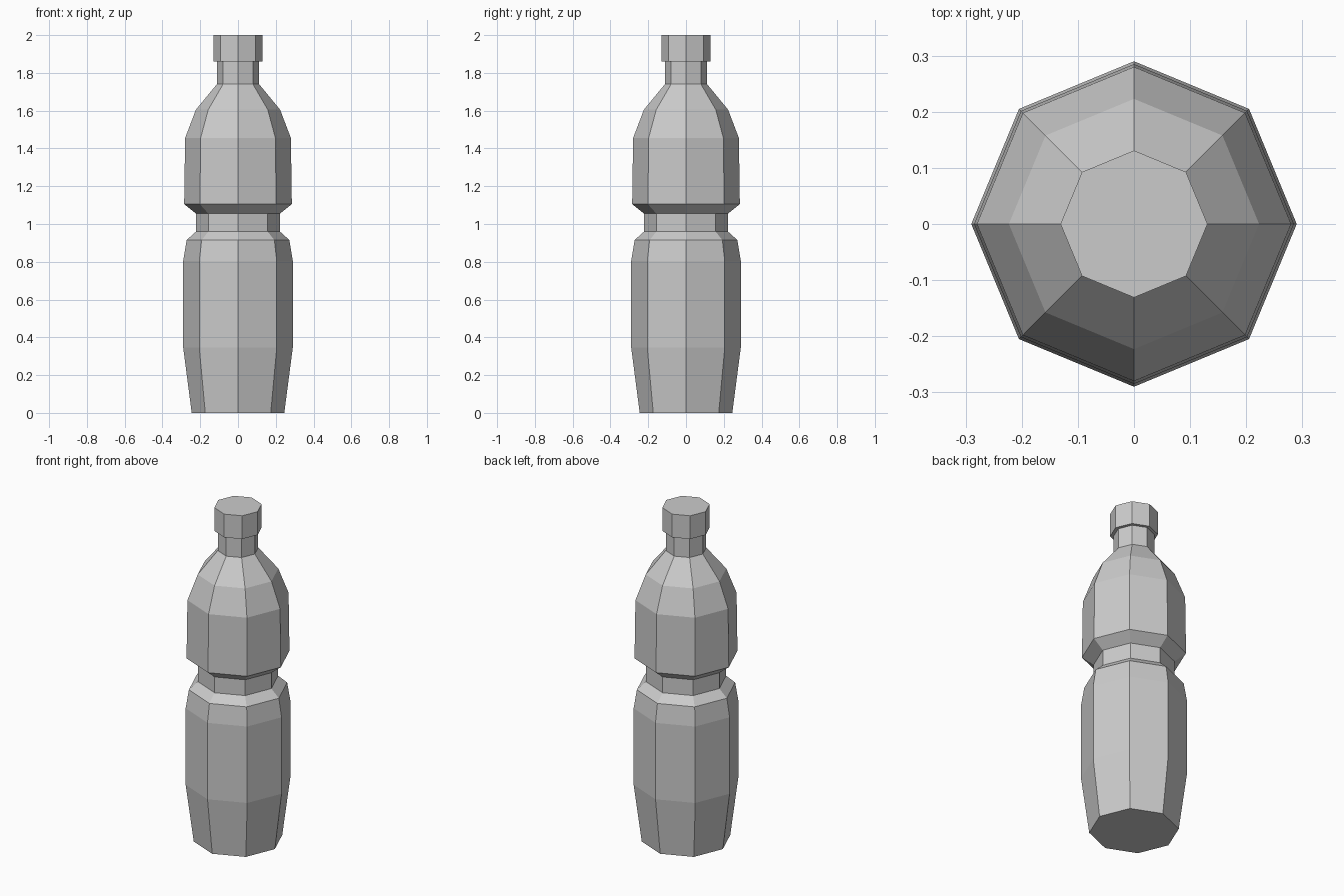
import bpy
import bmesh
from math import cos, sin, tau

SIDES = 8

cube = bpy.data.objects.get("Cube")
if cube:
    bpy.data.objects.remove(cube, do_unlink=True)

grey = bpy.data.materials.new("plain grey")
grey.use_nodes = True
color = (0.6, 0.6, 0.6, 1)
grey.diffuse_color = color
grey.node_tree.nodes["Principled BSDF"].inputs["Base Color"].default_value = color


def lathe(name, profile):
    """Turn (radius, height) points into a closed, flat-shaded octagonal solid."""
    bm = bmesh.new()
    rings = [[bm.verts.new((r * cos(tau * i / SIDES), r * sin(tau * i / SIDES), z))
              for i in range(SIDES)] for r, z in profile]
    for low, high in zip(rings, rings[1:]):
        for i in range(SIDES):
            j = (i + 1) % SIDES
            bm.faces.new((low[i], low[j], high[j], high[i]))
    bm.faces.new(rings[0][::-1])
    bm.faces.new(rings[-1])
    mesh = bpy.data.meshes.new(name)
    bm.to_mesh(mesh)
    bm.free()
    mesh.materials.append(grey)
    obj = bpy.data.objects.new(name, mesh)
    bpy.context.collection.objects.link(obj)
    return obj


# Bottle: tapered base, body, grip waist, flared shoulder, neck, overhanging cap
lathe("bottle", [
    (0.245, 0), (0.29, 0.345), (0.29, 0.805), (0.272, 0.915),
    (0.222, 0.96), (0.222, 1.055),
    (0.285, 1.105), (0.28, 1.455), (0.223, 1.605),
    (0.112, 1.74), (0.112, 1.86),
    (0.131, 1.86), (0.131, 2.0),
])
